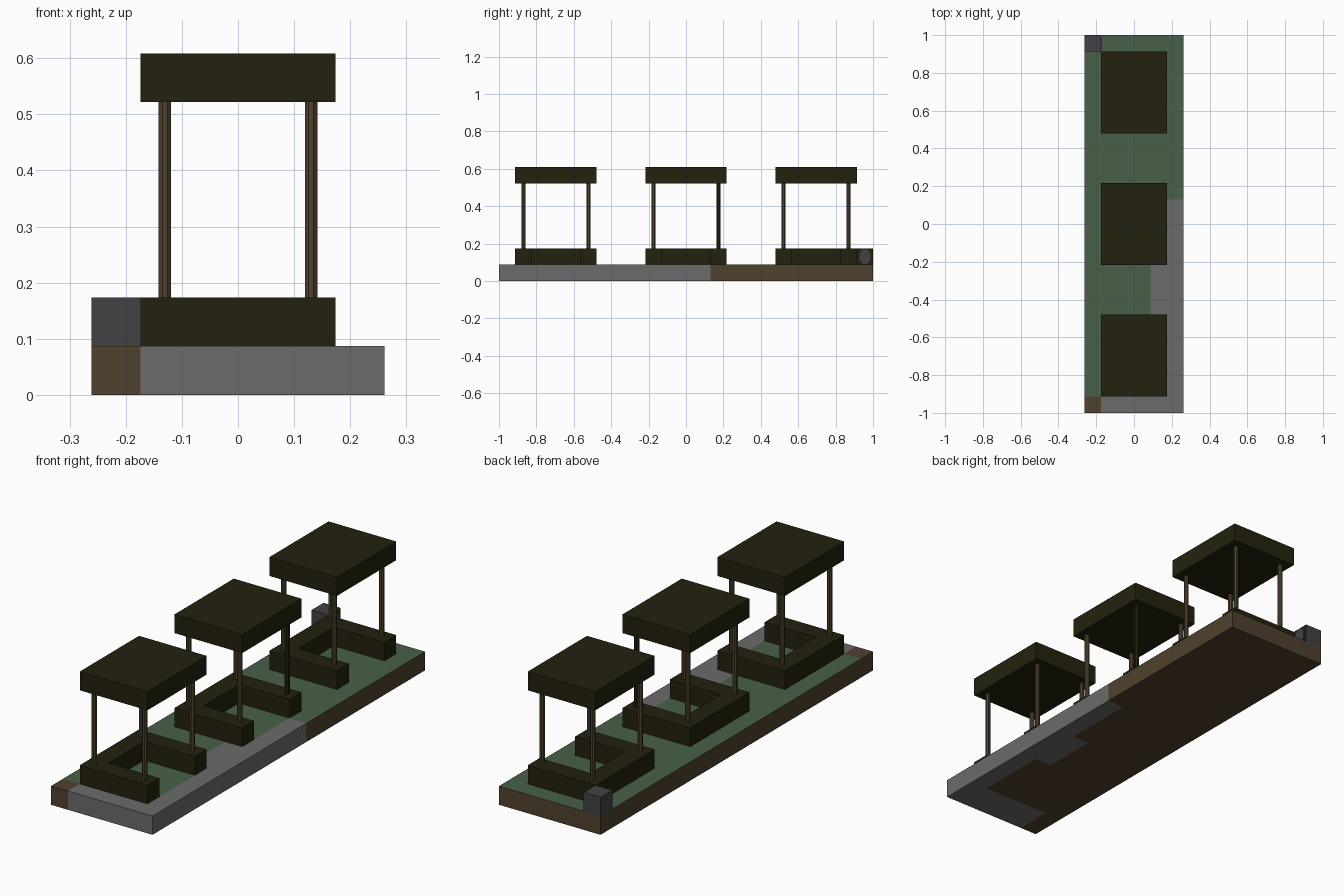
import bpy, bmesh, math
from mathutils import Matrix

if "Cube" in bpy.data.objects:
    bpy.data.objects.remove(bpy.data.objects["Cube"])

U = 2 / 23  # block size


def mat(name, rgb):
    m = bpy.data.materials.new(name)
    m.diffuse_color = (*rgb, 1)
    m.use_nodes = True
    m.node_tree.nodes["Principled BSDF"].inputs["Base Color"].default_value = m.diffuse_color
    return m


GRASS = mat("grass green", (0.064, 0.117, 0.066))
DIRT = mat("dirt brown", (0.080, 0.053, 0.027))
STONE = mat("stone grey", (0.147, 0.147, 0.147))
OLIVE = mat("dark olive wood", (0.017, 0.0155, 0.0045))
IRON = mat("dark grey", (0.055, 0.055, 0.058))


def finish(bm, name, mats):
    me = bpy.data.meshes.new(name)
    bmesh.ops.recalc_face_normals(bm, faces=bm.faces)
    bm.to_mesh(me)
    bm.free()
    for m in mats:
        me.materials.append(m)
    ob = bpy.data.objects.new(name, me)
    bpy.context.collection.objects.link(ob)
    return ob


def box(name, x0, x1, y0, y1, z0, z1, m):
    bm = bmesh.new()
    bmesh.ops.create_cube(bm, size=1)
    bmesh.ops.scale(bm, vec=(x1 - x0, y1 - y0, z1 - z0), verts=bm.verts)
    bmesh.ops.translate(bm, vec=((x0 + x1) / 2, (y0 + y1) / 2, (z0 + z1) / 2), verts=bm.verts)
    return finish(bm, name, [m])


def prism(name, r, depth, loc, rot, m):
    bm = bmesh.new()
    bmesh.ops.create_cone(bm, cap_ends=True, segments=8, radius1=r, radius2=r, depth=depth,
                          matrix=Matrix.Translation(loc) @ rot @ Matrix.Rotation(math.pi / 8, 4, 'Z'))
    return finish(bm, name, [m])


# ground slab, cut into blocks so each block can be grass, dirt or stone
bm = bmesh.new()
bmesh.ops.create_cube(bm, size=1)
bmesh.ops.scale(bm, vec=(6 * U, 2, U), verts=bm.verts)
bmesh.ops.translate(bm, vec=(0, 0, U / 2), verts=bm.verts)
for n, axis in ((6, (1, 0, 0)), (23, (0, 1, 0))):
    for k in range(1, n):
        d = (k - n / 2) * U
        bmesh.ops.bisect_plane(bm, geom=bm.verts[:] + bm.edges[:] + bm.faces[:],
                               plane_co=[a * d for a in axis], plane_no=axis)
bm.normal_update()
for f in bm.faces:
    c = f.calc_center_median() - f.normal * 0.01
    i, j = int((c.x + 3 * U) / U), int((c.y + 1) / U)
    stone = (i >= 1 and j < 2) or (i == 5 and j < 13) or (i == 4 and 6 <= j < 9)
    if stone:
        f.material_index = 2
    elif f.normal.z > 0.5 and (i, j) != (0, 0):
        f.material_index = 0
    else:
        f.material_index = 1
finish(bm, "ground_slab", [GRASS, DIRT, STONE])

# three stalls: U-shaped counter open to +x, four posts, flat roof
for n, cy in enumerate((-8 * U, 0, 8 * U)):
    y0, y1 = cy - 2.5 * U, cy + 2.5 * U
    box(f"counter_back_{n}", -2 * U, -U, y0, y1, U, 2 * U, OLIVE)
    box(f"counter_front_arm_{n}", -U, 2 * U, y0, y0 + U, U, 2 * U, OLIVE)
    box(f"counter_rear_arm_{n}", -U, 2 * U, y1 - U, y1, U, 2 * U, OLIVE)
    box(f"roof_{n}", -2 * U, 2 * U, y0, y1, 6 * U, 7 * U, OLIVE)
    for sx in (-1, 1):
        for sy in (-1, 1):
            m = OLIVE if n == 1 and sx > 0 and sy > 0 else DIRT
            prism(f"post_{n}", U / 8 / math.cos(math.pi / 8), 4 * U,
                  (sx * 1.5 * U, cy + sy * 2 * U, 4 * U), Matrix.Identity(4), m)

# dark grey corner block with an olive inner side and an octagonal plate
bm = bmesh.new()
bmesh.ops.create_cube(bm, size=U)
bmesh.ops.translate(bm, vec=(-2.5 * U, 11 * U, 1.5 * U), verts=bm.verts)
bm.normal_update()
for f in bm.faces:
    f.material_index = 1 if f.normal.x > 0.5 else 0
finish(bm, "corner_block", [IRON, OLIVE])
plate = prism("corner_block_plate", 0.042, 0.004, (0, 0, 0), Matrix.Rotation(math.pi / 2, 4, 'Y'), IRON)
plate.location = (-2 * U + 0.001, 11 * U, 1.5 * U)
plate.scale = (1, 0.75, 1)
